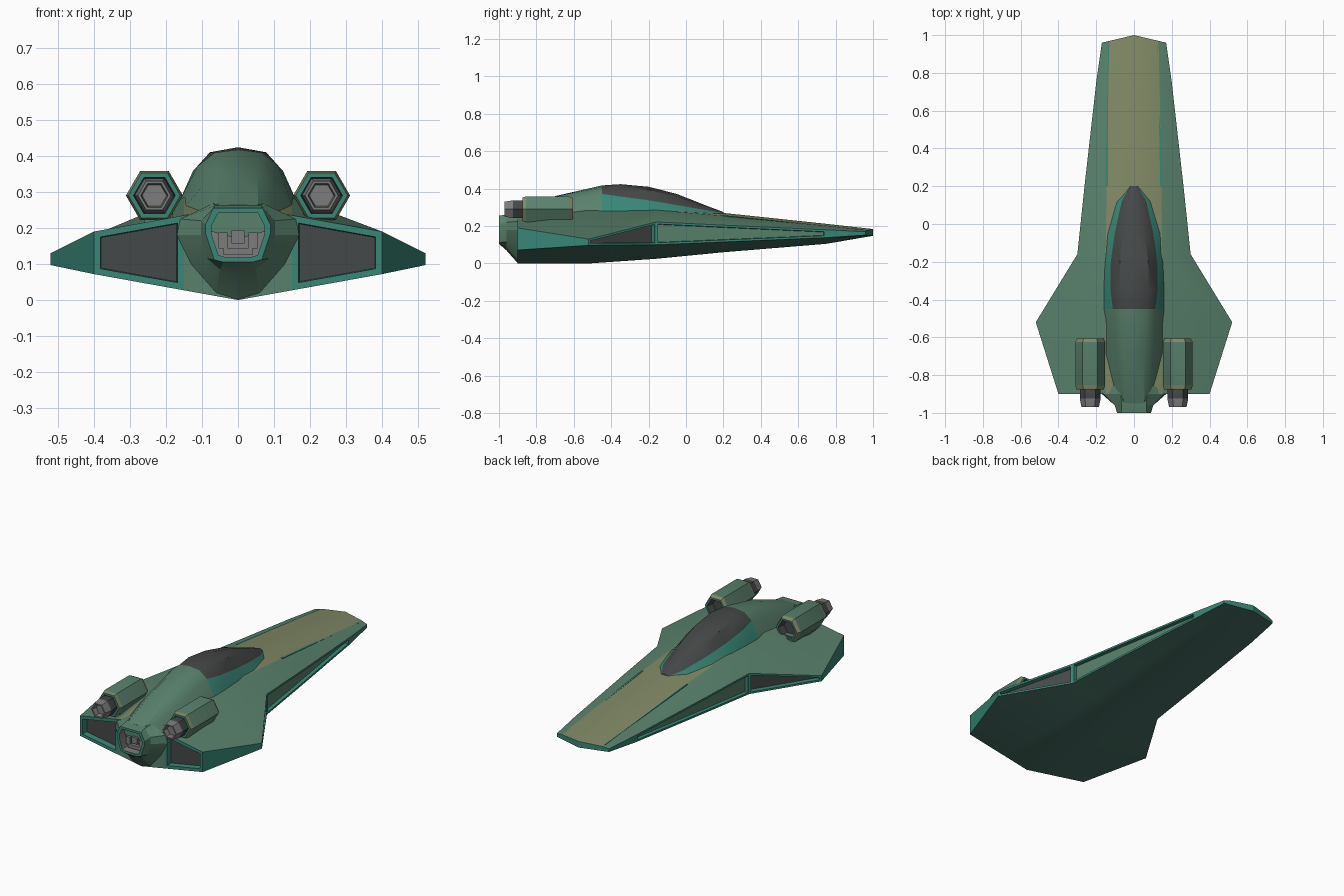
import bpy, bmesh, math

if "Cube" in bpy.data.objects:
    bpy.data.objects.remove(bpy.data.objects["Cube"])


def material(name, rgb):
    m = bpy.data.materials.new(name)
    m.diffuse_color = (*rgb, 1)
    m.use_nodes = True
    m.node_tree.nodes["Principled BSDF"].inputs["Base Color"].default_value = m.diffuse_color
    return m


GREEN, TEAL, OLIVE, DARK, BELLY, GREY = range(6)
MATS = [material("hull_green", (.10, .22, .15)), material("trim_teal", (.04, .24, .18)),
        material("worn_olive", (.22, .25, .13)), material("dark_glass", (.06, .065, .065)),
        material("belly_green", (.06, .15, .12)), material("metal_grey", (.2, .2, .2))]


def mirrored(half, y):
    """Closed ring from a half profile running top centre to bottom centre."""
    pts = half + [(-x, z) for x, z in half[-2:0:-1]]
    return [(x, y(x) if callable(y) else y, z) for x, z in pts]


def hexagon(cx, cz, r, y):
    return [(cx + r * math.cos(i * math.pi / 3), y, cz + r * math.sin(i * math.pi / 3))
            for i in range(6)]


def loft(rings, mat=lambda i, j: GREEN, start=GREEN, end=GREEN):
    """Skin rings with quads; each end is closed by two half faces."""
    bm = bmesh.new()
    vs = [[bm.verts.new(p) for p in r] for r in rings]
    n = len(rings[0])
    faces = {}
    for i in range(len(vs) - 1):
        for j in range(n):
            k = (j + 1) % n
            f = bm.faces.new((vs[i][j], vs[i][k], vs[i + 1][k], vs[i + 1][j]))
            f.material_index = mat(i, j)
            faces[i, j] = f
    for r, m in ((vs[0], start), (vs[-1], end)):
        if m is not None:
            h = n // 2
            for loop in (r[:h + 1], r[h:] + r[:1]):
                bm.faces.new(loop).material_index = m
    return bm, vs, faces


def finish(bm, name, angle=25):
    bmesh.ops.recalc_face_normals(bm, faces=bm.faces)
    me = bpy.data.meshes.new(name)
    bm.to_mesh(me)
    bm.free()
    for m in MATS:
        me.materials.append(m)
    ob = bpy.data.objects.new(name, me)
    bpy.context.collection.objects.link(ob)
    bpy.ops.object.select_all(action='DESELECT')
    ob.select_set(True)
    bpy.context.view_layer.objects.active = ob
    bpy.ops.object.shade_smooth_by_angle(angle=math.radians(angle))
    return ob


# Hull: y, keel z, edge x, edge bottom z, edge top z, shoulder x, shoulder z, centre z
stations = [
    (lambda x: 1 - .04 * abs(x) / .17, .148, .17, .152, .17, .13, .178, .184),
    (.75, .105, .20, .138, .180, .135, .202, .212),
    (.20, .060, .262, .115, .205, .145, .255, .270),
    (-.16, .025, .30, .100, .222, .15, .285, .295),
    (-.52, 0, .52, .097, .13, .15, .285, .295),
    (-.90, 0, .40, .072, .19, .15, .235, .26)]
rings = []
for y, zk, xe, zb, zt, xs, zs, zc in stations:
    zm = zk + (zb - zk) * xs / xe
    rings.append(mirrored([(0, zc), (xs, zs), (xe, zt), (xe, zb), (xs, zm), (0, zk)], y))


def hull_mat(i, j):
    if j in (0, 9):
        return OLIVE
    if j in (2, 7):
        return TEAL
    return BELLY if 3 <= j <= 6 else GREEN


bm, vs, faces = loft(rings, hull_mat, TEAL, None)
r = vs[-1]
back = [bm.faces.new(r[1:5]), bm.faces.new(r[6:10])]
bm.faces.new((r[0], r[1], r[4], r[5]))
bm.faces.new((r[0], r[5], r[6], r[9]))
bmesh.ops.recalc_face_normals(bm, faces=bm.faces)

# Recessed side bays and rear wing bays
bays = [([f], .018, -.035, DARK) for f in back]
for j in (2, 7):
    bays.append(([faces[1, j], faces[2, j]], .011, -.02, GREEN))
    bays.append(([faces[3, j]], .011, -.025, DARK))
for group, width, depth, m in bays:
    for f in group:
        f.material_index = TEAL
    bmesh.ops.inset_region(bm, faces=group, thickness=width, use_even_offset=True)
    rim = bmesh.ops.inset_region(bm, faces=group, thickness=.002, depth=depth,
                                 use_even_offset=True)
    for f in rim["faces"]:
        f.material_index = TEAL
    for f in group:
        f.material_index = m
finish(bm, "hull")

# Canopy and spine: y, base x z, glass edge x z, upper x z, top z
spine = [
    (.20, .03, .255, .02, .268, .01, .274, .275),
    (.12, .09, .265, .065, .283, .035, .301, .305),
    (-.05, .14, .275, .102, .312, .06, .360, .372),
    (-.20, .155, .28, .123, .338, .075, .393, .410),
    (-.35, .16, .28, .125, .358, .078, .410, .424),
    (-.45, .16, .28, .112, .372, .065, .409, .417),
    (-.70, .155, .25, .10, .315, .055, .357, .360),
    (-.95, .11, .20, .085, .238, .055, .262, .264)]
rings = [mirrored([(0, t), (ux, uz), (ex, ez), (bx, bz), (0, bz - .03)], y)
         for y, bx, bz, ex, ez, ux, uz, t in spine]
bm, _, _ = loft(rings, lambda i, j: (DARK if i < 5 else GREEN) if j in (0, 1, 6, 7)
                else (TEAL if i < 5 else GREEN))
finish(bm, "canopy_and_spine", 35)

# Main exhaust housing with hollow nozzle
outer = [(0, .268), (.07, .268), (.16, .225), (.17, .18), (.13, .10), (.06, .02), (0, .002)]
middle = [(0, .262), (.065, .262), (.102, .22), (.102, .18), (.085, .115), (.05, .085), (0, .07)]
rim = [(0, .255), (.068, .255), (.09, .21), (.09, .185), (.066, .112), (.04, .105), (0, .105)]
inner = [(x * .82, .18 + (z - .18) * .82) for x, z in rim]
rings = [mirrored(outer, -.86), mirrored(outer, -.90), mirrored(middle, -.96), mirrored(rim, -1),
         mirrored(inner, -1), mirrored(inner, -.94)]
bm, _, _ = loft(rings, lambda i, j: (GREEN, GREEN, GREEN, TEAL, GREY)[i], GREEN, GREY)
finish(bm, "main_exhaust", 20)

# Machinery inside the exhaust
for name, x, z, w, h in (("exhaust_core", 0, .175, .036, .036),
                         ("exhaust_valve_left", -.042, .165, .025, .045),
                         ("exhaust_valve_right", .042, .165, .025, .045),
                         ("exhaust_manifold", 0, .135, .08, .02)):
    bpy.ops.mesh.primitive_cube_add(size=1, location=(x, -.95, z))
    ob = bpy.context.object
    ob.name = name
    ob.scale = (w, .03, h)
    ob.data.materials.append(MATS[GREY])

# Engine pods with front intake, rear nozzle and a foot on the wing
for side, sx in (("left", -1), ("right", 1)):
    def tube(profile):
        return [hexagon(sx * .232, .29, rad, y) for y, rad in profile]

    bm, _, _ = loft(tube([(-.65, .048), (-.605, .056), (-.605, .068), (-.625, .079),
                          (-.855, .079), (-.875, .072), (-.875, .058), (-.85, .055)]),
                    lambda i, j: (DARK, TEAL, OLIVE, GREEN, OLIVE, TEAL, DARK)[i], DARK, DARK)
    finish(bm, "engine_pod_" + side)
    bm, _, _ = loft(tube([(-.84, .046), (-.885, .055), (-.925, .055), (-.97, .046),
                          (-.97, .038), (-.94, .034)]),
                    lambda i, j: DARK if i < 2 else GREY, GREY, GREY)
    finish(bm, "pod_nozzle_" + side)
    bpy.ops.mesh.primitive_cube_add(size=1, location=(sx * .22, -.73, .225))
    ob = bpy.context.object
    ob.name = "pod_foot_" + side
    ob.scale = (.08, .22, .05)
    ob.data.materials.append(MATS[GREEN])

    # Raised trim strip along the shoulder of the nose deck
    a, b = (sx * .13, .95, .178), (sx * .145, .2, .255)
    rings = [[(x + dx, y, z + dz) for dx, dz in ((-.006, -.004), (.006, -.006), (.006, .001),
                                                (-.006, .003))] for x, y, z in (a, b)]
    bm, _, _ = loft(rings, lambda i, j: TEAL, TEAL, TEAL)
    finish(bm, "deck_trim_" + side)
